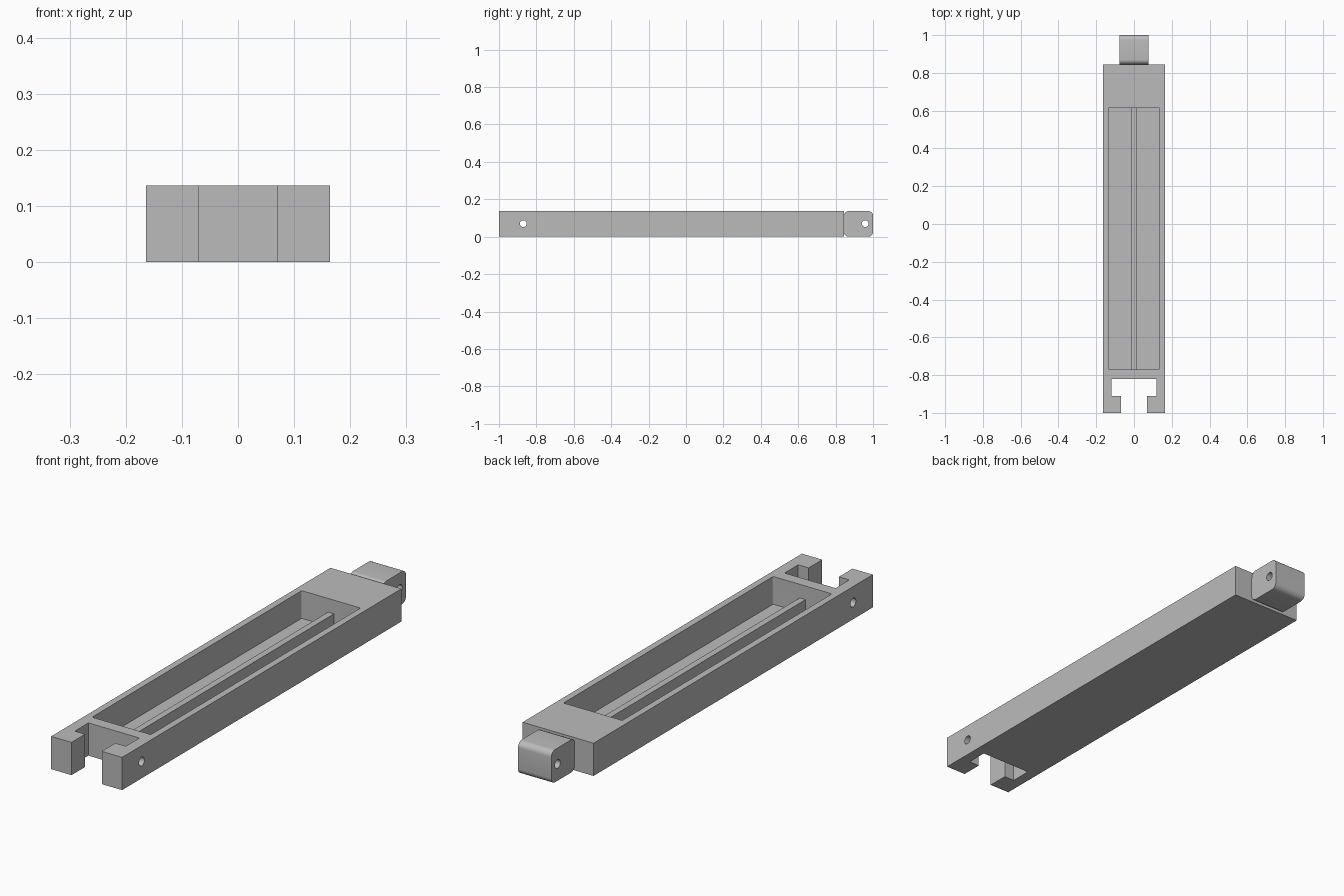
import bpy
import bmesh
import math
from mathutils import Matrix, Vector

cube = bpy.data.objects.get("Cube")
if cube:
    bpy.data.objects.remove(cube, do_unlink=True)

HEIGHT = 0.137
HALF_W = 0.164
BODY_END = 0.845
POCKET = (-0.77, 0.615)
FLOOR_Z = 0.021

grey = bpy.data.materials.new("plain grey")
grey.use_nodes = True
grey.diffuse_color = (0.5, 0.5, 0.5, 1)
grey.node_tree.nodes["Principled BSDF"].inputs["Base Color"].default_value = (0.5, 0.5, 0.5, 1)


def finish(name, bm):
    bmesh.ops.recalc_face_normals(bm, faces=bm.faces)
    mesh = bpy.data.meshes.new(name)
    bm.to_mesh(mesh)
    bm.free()
    mesh.materials.append(grey)
    obj = bpy.data.objects.new(name, mesh)
    bpy.context.collection.objects.link(obj)
    return obj


def box(name, lo, hi, axis=None, radius=0):
    """Box between two corners; edges along the given axis may be rounded."""
    lo, hi = Vector(lo), Vector(hi)
    bm = bmesh.new()
    size = Matrix.Diagonal((*(hi - lo), 1))
    bmesh.ops.create_cube(bm, size=1, matrix=Matrix.Translation((lo + hi) / 2) @ size)
    if radius:
        edges = [e for e in bm.edges
                 if abs((e.verts[0].co - e.verts[1].co)[axis]) > 1e-4]
        bmesh.ops.bevel(bm, geom=edges, offset=radius, segments=8,
                        profile=0.5, affect='EDGES')
    return finish(name, bm)


def pin_hole(name, y):
    bm = bmesh.new()
    place = Matrix.Translation((0, y, 0.07)) @ Matrix.Rotation(math.pi / 2, 4, 'Y')
    bmesh.ops.create_cone(bm, cap_ends=True, segments=32, radius1=0.018,
                          radius2=0.018, depth=1, matrix=place)
    return finish(name, bm)


def cut(obj, cutter):
    mod = obj.modifiers.new("cut", 'BOOLEAN')
    mod.operation = 'DIFFERENCE'
    mod.solver = 'EXACT'
    mod.object = cutter
    bpy.context.view_layer.objects.active = obj
    bpy.ops.object.modifier_apply(modifier=mod.name)
    bpy.data.objects.remove(cutter, do_unlink=True)


def smooth(obj):
    bpy.ops.object.select_all(action='DESELECT')
    obj.select_set(True)
    bpy.context.view_layer.objects.active = obj
    bpy.ops.object.shade_smooth_by_angle(angle=math.radians(30))


# Body: half outline with the stepped clevis slot, mirrored and extruded
half = [(HALF_W, BODY_END), (HALF_W, -1), (0.07, -1), (0.07, -0.91),
        (0.118, -0.91), (0.118, -0.82)]
outline = half + [(-x, y) for x, y in reversed(half)]
bm = bmesh.new()
face = bm.faces.new([bm.verts.new((x, y, 0)) for x, y in outline])
top = bmesh.ops.extrude_face_region(bm, geom=[face])
bmesh.ops.translate(bm, vec=(0, 0, HEIGHT),
                    verts=[v for v in top["geom"] if isinstance(v, bmesh.types.BMVert)])
body = finish("link_body", bm)

# Open tray and the pin hole through the clevis arms
cut(body, box("tray_cutter", (-0.136, POCKET[0], FLOOR_Z), (0.136, POCKET[1], 0.3), 2, 0.006))
cut(body, pin_hole("clevis_pin_cutter", -0.87))
smooth(body)

# Low divider along the tray
box("tray_rib", (-0.0135, POCKET[0], FLOOR_Z), (0.0135, POCKET[1], 0.08))

# Rounded end tongue with its own pin hole
tongue = box("end_tongue", (-0.077, BODY_END, 0), (0.077, 1, HEIGHT), 0, 0.025)
cut(tongue, pin_hole("tongue_pin_cutter", 0.958))
smooth(tongue)
